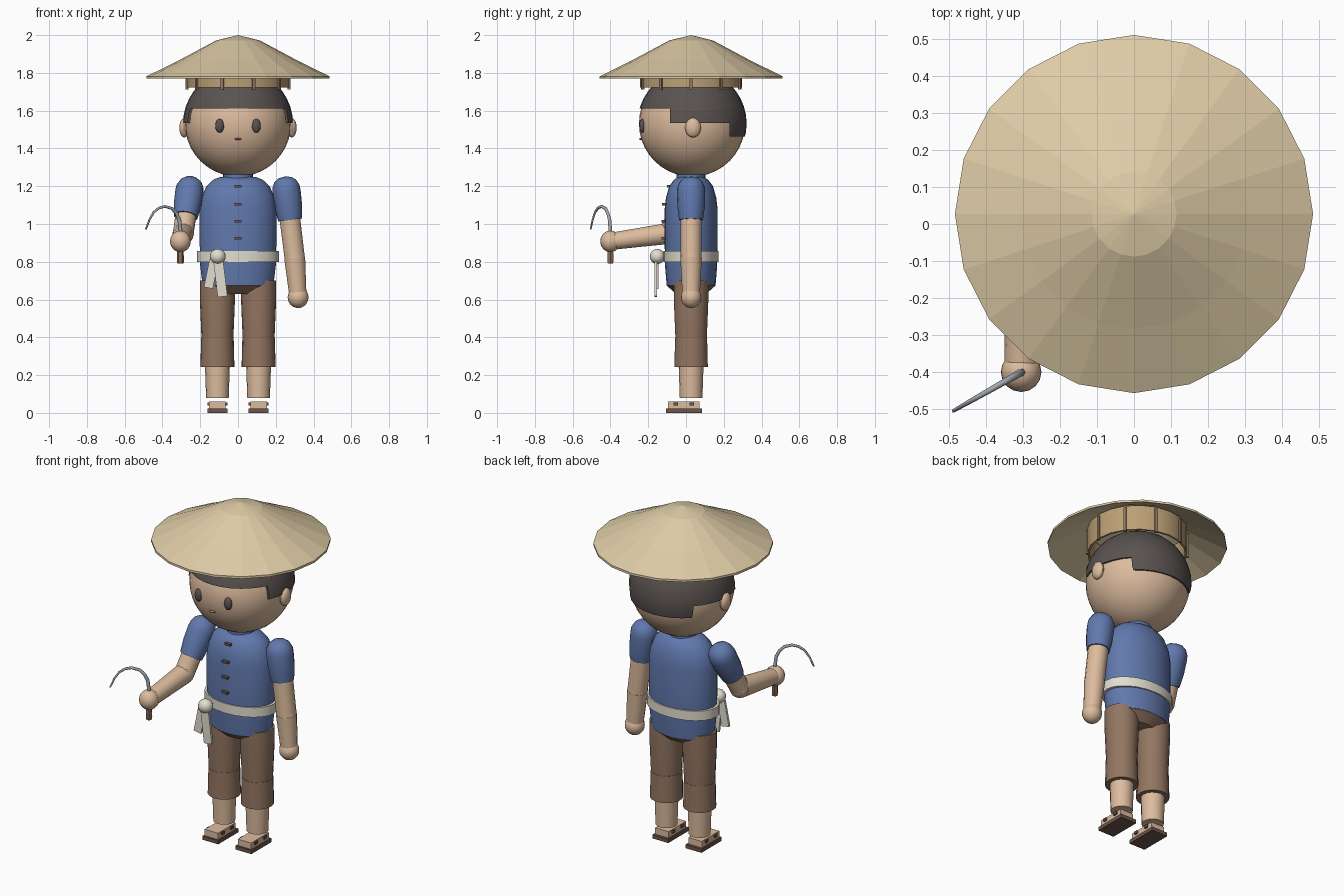
import bpy, bmesh, math
from mathutils import Vector, Matrix

if "Cube" in bpy.data.objects:
    bpy.data.objects.remove(bpy.data.objects["Cube"])

CY = 0.027  # depth centre of the body


def mat(name, r, g, b):
    m = bpy.data.materials.new(name)
    m.diffuse_color = (r, g, b, 1)
    m.use_nodes = True
    m.node_tree.nodes["Principled BSDF"].inputs["Base Color"].default_value = m.diffuse_color
    return m


SKIN = mat("skin", 0.72, 0.50, 0.34)
BLUE = mat("blue_cloth", 0.12, 0.19, 0.42)
BROWN = mat("brown_cloth", 0.29, 0.18, 0.12)
STRAW = mat("straw", 0.73, 0.60, 0.38)
BAND = mat("band_straw", 0.50, 0.35, 0.18)
HAIR = mat("hair", 0.10, 0.085, 0.08)
CREAM = mat("cream_cloth", 0.76, 0.73, 0.63)
DARK = mat("dark_leather", 0.15, 0.09, 0.07)
STEEL = mat("steel", 0.36, 0.40, 0.45)
LIPS = mat("lips", 0.42, 0.18, 0.13)


def finish(name, bm, m, matrix=Matrix()):
    bmesh.ops.remove_doubles(bm, verts=bm.verts, dist=1e-5)
    bmesh.ops.recalc_face_normals(bm, faces=bm.faces)
    bm.transform(matrix)
    me = bpy.data.meshes.new(name)
    bm.to_mesh(me)
    bm.free()
    ob = bpy.data.objects.new(name, me)
    bpy.context.collection.objects.link(ob)
    me.materials.append(m)
    return ob


def lathe(name, profile, m, n=20, sy=1.0, matrix=Matrix(), closed=False):
    """Spin (radius, z) pairs round z; sy squashes the depth."""
    bm = bmesh.new()
    rings = [[bm.verts.new((r * math.cos(2 * math.pi * i / n), r * sy * math.sin(2 * math.pi * i / n), z))
              for i in range(n)] for r, z in profile]
    pairs = list(zip(rings, rings[1:])) + ([(rings[-1], rings[0])] if closed else [])
    for a, b in pairs:
        for i in range(n):
            j = (i + 1) % n
            bm.faces.new((a[i], a[j], b[j], b[i]))
    if not closed:
        for end, (r, _) in ((rings[0], profile[0]), (rings[-1], profile[-1])):
            if r > 0:
                bm.faces.new(end)
    bmesh.ops.dissolve_degenerate(bm, edges=bm.edges, dist=1e-6)
    return finish(name, bm, m, matrix)


def at(x, y, z):
    return Matrix.Translation((x, y, z))


def limb(name, a, b, profile, m, n=14):
    """Lathe whose z axis runs from a to b; profile z is a fraction of the length."""
    a, b = Vector(a), Vector(b)
    d = b - a
    rot = d.to_track_quat('Z', 'Y').to_matrix().to_4x4()
    return lathe(name, [(r, t * d.length) for r, t in profile], m, n, matrix=Matrix.Translation(a) @ rot)


def ball(name, c, r, m, u=20, v=12):
    bm = bmesh.new()
    bmesh.ops.create_uvsphere(bm, u_segments=u, v_segments=v, radius=1)
    return finish(name, bm, m, at(*c) @ Matrix.Diagonal((*r, 1)))


def box(name, c, size, m, rot=Matrix()):
    bm = bmesh.new()
    bmesh.ops.create_cube(bm, size=1)
    return finish(name, bm, m, at(*c) @ rot @ Matrix.Diagonal((*size, 1)))


# Hat: hollow faceted cone, inner band and strips
hat = lathe("hat", [(0, 2.0), (0.115, 1.972), (0.31, 1.868), (0.484, 1.782), (0.484, 1.769),
                    (0.31, 1.852), (0.11, 1.955), (0, 1.975)], STRAW, 20, matrix=at(0, CY, 0))
lathe("hat_band", [(0.258, 1.722), (0.27, 1.722), (0.27, 1.87), (0.258, 1.87)], BAND, 20,
      matrix=at(0, CY, 0), closed=True)
for k in range(10):
    a = k * math.pi / 5
    box(f"hat_strip_{k}", (0.27 * math.cos(a), CY + 0.27 * math.sin(a), 1.785), (0.014, 0.016, 0.145), BROWN,
        Matrix.Rotation(a, 4, 'Z'))

# Head and face
ball("head", (0, CY + 0.005, 1.532), (0.281,) * 3, SKIN, 32, 20)
ball("mouth", (0, -0.238, 1.45), (0.02, 0.01, 0.006), LIPS, 10, 6)
for s in (-1, 1):
    ball("ear", (s * 0.285, CY + 0.01, 1.51), (0.026, 0.042, 0.052), SKIN, 14, 10)
    ball("eye", (s * 0.097, -0.231, 1.52), (0.024, 0.017, 0.037), HAIR, 14, 10)

# Hair: larger sphere trimmed in three steps, low at the back
hair = ball("hair", (0, CY + 0.005, 1.532), (0.291, 0.289, 0.289), HAIR, 32, 20)
for y_end, z_cut in ((0.8, 1.462), (0.23, 1.535), (-0.085, 1.612)):
    cutter = box("hair_cutter", (0, y_end - 0.6, z_cut - 0.4), (2, 1.2, 0.8), HAIR)
    cutter.hide_render = True
    mod = hair.modifiers.new("trim", 'BOOLEAN')
    mod.operation, mod.object, mod.solver = 'DIFFERENCE', cutter, 'EXACT'
    bpy.context.view_layer.objects.active = hair
    bpy.ops.object.modifier_apply(modifier=mod.name)
    bpy.data.objects.remove(cutter)

# Torso, collar, pelvis and belt
lathe("shirt", [(0.188, 0.677), (0.2, 0.78), (0.203, 0.9), (0.203, 1.08), (0.193, 1.14), (0.168, 1.2),
                (0.13, 1.235), (0.09, 1.25)], BLUE, 24, 0.69, at(0, CY, 0))
lathe("collar", [(0.08, 1.23), (0.08, 1.262), (0.06, 1.262), (0.06, 1.23)], BLUE, 20, 0.95,
      at(0, CY, 0), closed=True)
lathe("neck", [(0.06, 1.2), (0.06, 1.29)], SKIN, 16, matrix=at(0, CY, 0))
lathe("pelvis", [(0.11, 0.63), (0.18, 0.674), (0.18, 0.72)], BROWN, 20, 0.72, at(0, CY, 0))
lathe("belt", [(0.19, 0.8), (0.217, 0.8), (0.217, 0.857), (0.19, 0.857)], CREAM, 24, 0.67,
      at(0, CY, 0), closed=True)
ball("belt_knot", (-0.107, -0.152, 0.828), (0.042, 0.04, 0.04), CREAM, 16, 10)
box("belt_tail_short", (-0.142, -0.152, 0.735), (0.048, 0.014, 0.15), CREAM, Matrix.Rotation(0.2, 4, 'Y'))
box("belt_tail_long", (-0.093, -0.16, 0.71), (0.052, 0.014, 0.19), CREAM, Matrix.Rotation(-0.12, 4, 'Y'))
for z, y in ((1.2, -0.09), (1.105, -0.115), (1.015, -0.118), (0.925, -0.118)):
    box("button", (0, y, z), (0.038, 0.022, 0.013), DARK)

# Arms: one hanging, one bent forward
SLEEVE = [(0, -0.45), (0.035, -0.41), (0.058, -0.3), (0.072, -0.12), (0.075, 0.05), (0.073, 0.55), (0.063, 1)]


def arm(side, shoulder, elbow, hand):
    sh, el = Vector(shoulder), Vector(elbow)
    limb(side + "_sleeve", sh, sh + (el - sh).normalized() * 0.16, SLEEVE, BLUE, 16)
    limb(side + "_upper_arm", sh, el, [(0.057, 0), (0.055, 1)], SKIN)
    ball(side + "_elbow", elbow, (0.056,) * 3, SKIN, 14, 10)
    limb(side + "_forearm", elbow, hand, [(0.057, 0), (0.046, 1)], SKIN)
    ball(side + "_hand", hand, (0.055, 0.054, 0.057), SKIN, 16, 12)


arm("left", (0.256, CY, 1.18), (0.3, CY, 0.82), (0.318, CY, 0.612))
arm("right", (-0.256, CY, 1.18), (-0.29, -0.09, 0.95), (-0.305, -0.4, 0.908))

# Sickle
lathe("sickle_handle", [(0.015, 0.79), (0.019, 0.8), (0.016, 0.88), (0.02, 0.96)], BROWN, 6,
      matrix=at(-0.305, -0.4, 0))
curve = bpy.data.curves.new("sickle_blade", 'CURVE')
curve.dimensions = '3D'
curve.bevel_depth, curve.bevel_resolution, curve.use_fill_caps = 0.011, 1, True
path = [(0, 0.95), (0.03, 1.027), (0.12, 1.065), (0.25, 1.082), (0.45, 1.093), (0.62, 1.085), (0.77, 1.063),
        (0.89, 1.025), (1, 0.972)]
path[1:3] = [(0.04, 1.02), (0.12, 1.055)]
spline = curve.splines.new('POLY')
spline.points.add(len(path) - 1)
for i, (p, (t, z)) in enumerate(zip(spline.points, path)):
    p.co = (-0.303 - 0.185 * t, -0.4 - 0.105 * t, z, 1)
    p.radius = 1 - 0.07 * i
blade = bpy.data.objects.new("sickle_blade", curve)
bpy.context.collection.objects.link(blade)
curve.materials.append(STEEL)

# Legs, feet and sandals
for s, side in ((-1, "right"), (1, "left")):
    x = s * 0.109
    lathe(side + "_thigh", [(0.084, 0.385), (0.093, 0.6), (0.093, 0.7)], BROWN, 18, matrix=at(x, CY, 0))
    lathe(side + "_cuff", [(0.09, 0.243), (0.086, 0.4)], BROWN, 18, matrix=at(x, CY, 0))
    lathe(side + "_calf", [(0.06, 0.08), (0.066, 0.26)], SKIN, 16, matrix=at(x, CY, 0))
    box(side + "_foot", (x, -0.012, 0.038), (0.088, 0.165, 0.044), SKIN)
    box(side + "_sole", (x, -0.01, 0.011), (0.105, 0.19, 0.022), DARK)
    for y in (-0.055, 0.03):
        box(side + "_strap", (x, y, 0.048), (0.105, 0.024, 0.016), DARK)

# Smooth every rounded part, leaving the hat faceted
for ob in bpy.context.collection.objects:
    ob.select_set(ob.type == 'MESH' and ob != hat)
bpy.context.view_layer.objects.active = hair
bpy.ops.object.shade_smooth_by_angle(angle=math.radians(35))
